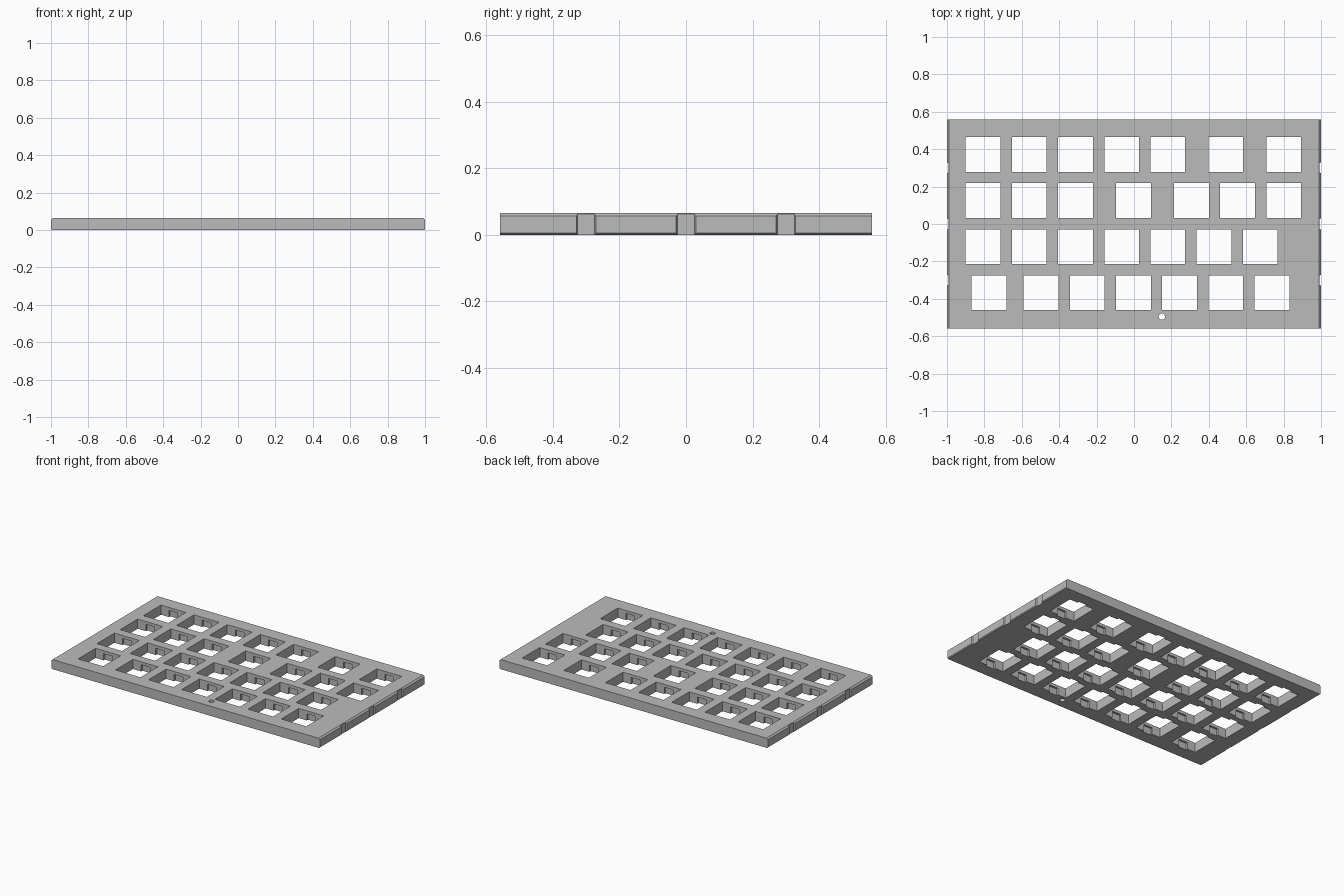
import bpy
import bmesh
from mathutils import Matrix

if "Cube" in bpy.data.objects:
    bpy.data.objects.remove(bpy.data.objects["Cube"], do_unlink=True)

HALF_X, HALF_Y, TOP = 1.0, 0.558, 0.065
PITCH, HOLE = 0.247, 0.186
LIP = 0.02          # thin top rim above each clip recess

grey = bpy.data.materials.new("plain grey")
grey.use_nodes = True
colour = (0.5, 0.5, 0.5, 1)
grey.diffuse_color = colour
grey.node_tree.nodes["Principled BSDF"].inputs["Base Color"].default_value = colour


def make_object(name, bm):
    bmesh.ops.recalc_face_normals(bm, faces=bm.faces)
    mesh = bpy.data.meshes.new(name)
    bm.to_mesh(mesh)
    bm.free()
    mesh.materials.append(grey)
    obj = bpy.data.objects.new(name, mesh)
    bpy.context.collection.objects.link(obj)
    return obj


def add_box(bm, centre, size):
    matrix = Matrix.Translation(centre) @ Matrix.Diagonal((*size, 1))
    bmesh.ops.create_cube(bm, size=1, matrix=matrix)


def add_prism(bm, points, offset):
    face = bm.faces.new([bm.verts.new(p) for p in points])
    result = bmesh.ops.extrude_face_region(bm, geom=[face])
    verts = [v for v in result["geom"] if isinstance(v, bmesh.types.BMVert)]
    bmesh.ops.translate(bm, verts=verts, vec=offset)


# Plate: a profile with narrow chamfers at both ends, extruded front to back
bm = bmesh.new()
half = [(HALF_X - 0.006, 0), (HALF_X, 0.005), (HALF_X, TOP - 0.009), (HALF_X - 0.01, TOP)]
outline = half + [(-x, z) for x, z in reversed(half)]
add_prism(bm, [(x, -HALF_Y, z) for x, z in outline], (0, 2 * HALF_Y, 0))
plate = make_object("key_plate", bm)

# Rows of openings: start of each run and its number of openings
rows = [
    (0.372, [(-0.807, 5), (0.491, 1), (0.801, 1)]),
    (0.125, [(-0.807, 3), (-0.003, 1), (0.307, 3)]),
    (-0.122, [(-0.807, 7)]),
    (-0.368, [(-0.775, 1), (-0.497, 6)]),
]
centres = [(x + i * PITCH, y) for y, runs in rows for x, n in runs for i in range(n)]

# Square openings and the small round screw hole
openings = bmesh.new()
for x, y in centres:
    add_box(openings, (x, y, TOP / 2), (HOLE, HOLE, 0.2))
bmesh.ops.create_cone(openings, cap_ends=True, segments=24, radius1=0.017, radius2=0.017,
                      depth=0.2, matrix=Matrix.Translation((0.149, -0.495, TOP / 2)))

# Clip recesses in the front and back walls of every opening
recesses = bmesh.new()
for x, y in centres:
    add_box(recesses, (x, y, (TOP - LIP) / 2 - 0.05), (0.065, HOLE + 0.026, TOP - LIP + 0.1))

# Shallow flared notches along both ends
notches = bmesh.new()
for side in (-1, 1):
    for y in (-0.3, 0, 0.3):
        shape = [(1.02, -0.04), (1.02, 0.04), (0.992, 0.025), (0.992, -0.025)]
        add_prism(notches, [(side * px, y + py, -0.1) for px, py in shape], (0, 0, 0.3))

for name, cutter_bm in (("opening_cutter", openings), ("recess_cutter", recesses),
                        ("notch_cutter", notches)):
    cutter = make_object(name, cutter_bm)
    cutter.hide_render = True
    cutter.hide_viewport = True
    cut = plate.modifiers.new(name, "BOOLEAN")
    cut.operation = "DIFFERENCE"
    cut.solver = "EXACT"
    cut.object = cutter
